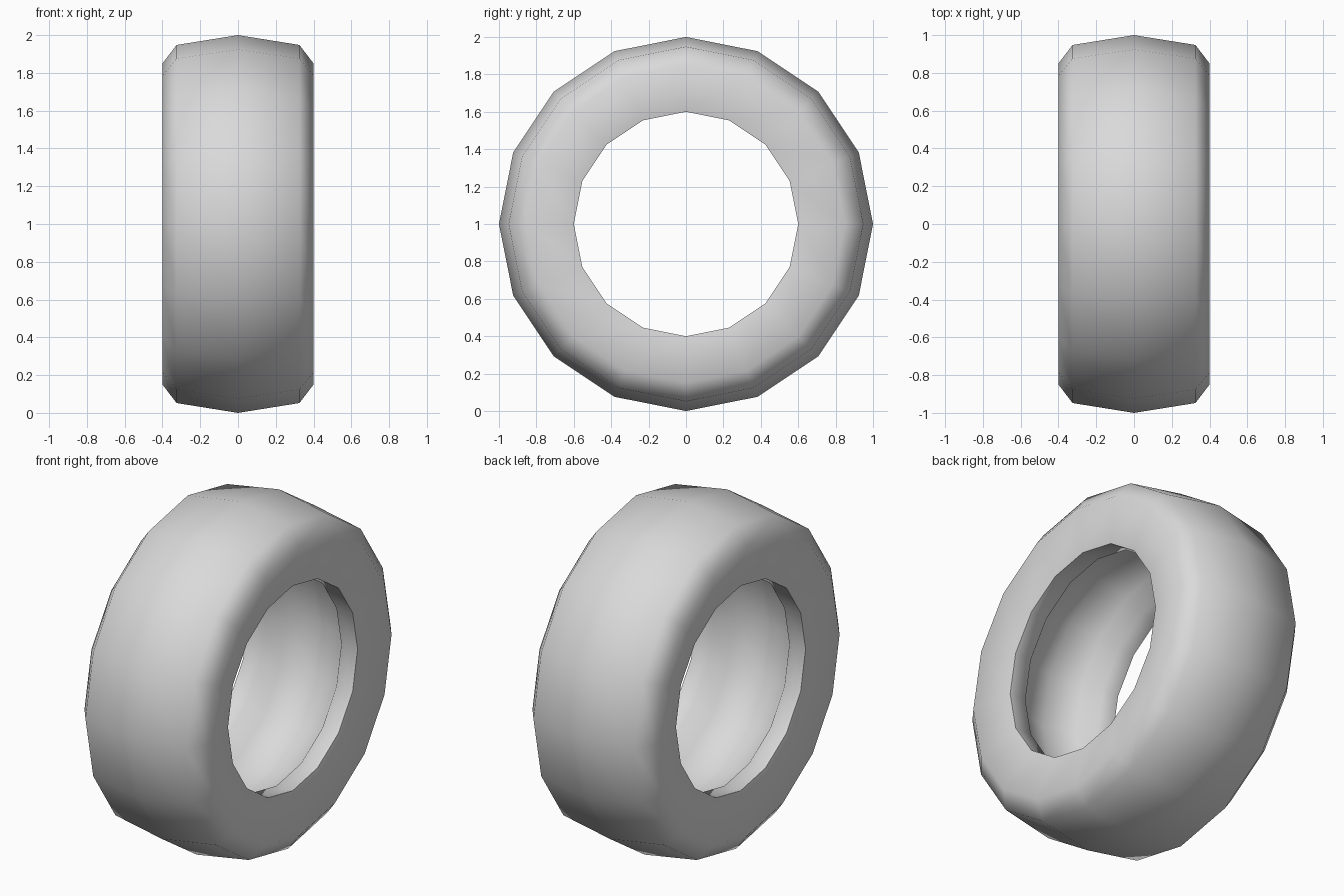
import bpy, bmesh, math
from mathutils import Matrix, Vector

if "Cube" in bpy.data.objects:
    bpy.data.objects.remove(bpy.data.objects["Cube"])

SEGMENTS = 16

# Material
rubber = bpy.data.materials.new("light_grey")
rubber.use_nodes = True
colour = (0.7, 0.7, 0.7, 1)
rubber.diffuse_color = colour
rubber.node_tree.nodes["Principled BSDF"].inputs["Base Color"].default_value = colour

# Half cross-section as (x, radius): tread, shoulder, dished sidewall, bead lip, shallow hollow
half = [(0, 1.0), (0.325, 0.948), (0.4, 0.85), (0.355, 0.6),
        (0.25, 0.6), (0.18, 0.7), (0, 0.75)]
profile = half + [(-x, r) for x, r in reversed(half[1:-1])]

# Sweep the closed cross-section around the x axis
bm = bmesh.new()
rings = []
for i in range(SEGMENTS):
    turn = Matrix.Rotation(math.tau * i / SEGMENTS, 3, 'X')
    rings.append([bm.verts.new(turn @ Vector((x, 0, r)) + Vector((0, 0, 1)))
                  for x, r in profile])
for i, ring in enumerate(rings):
    following = rings[(i + 1) % SEGMENTS]
    for j in range(len(profile)):
        k = (j + 1) % len(profile)
        bm.faces.new((ring[j], ring[k], following[k], following[j]))
bmesh.ops.recalc_face_normals(bm, faces=bm.faces)

mesh = bpy.data.meshes.new("tyre")
bm.to_mesh(mesh)
bm.free()
mesh.materials.append(rubber)

# Tyre object with smooth tread and sharp rim edges
tyre = bpy.data.objects.new("tyre", mesh)
bpy.context.collection.objects.link(tyre)
bpy.ops.object.select_all(action='DESELECT')
bpy.context.view_layer.objects.active = tyre
tyre.select_set(True)
bpy.ops.object.shade_smooth_by_angle(angle=math.radians(60))
